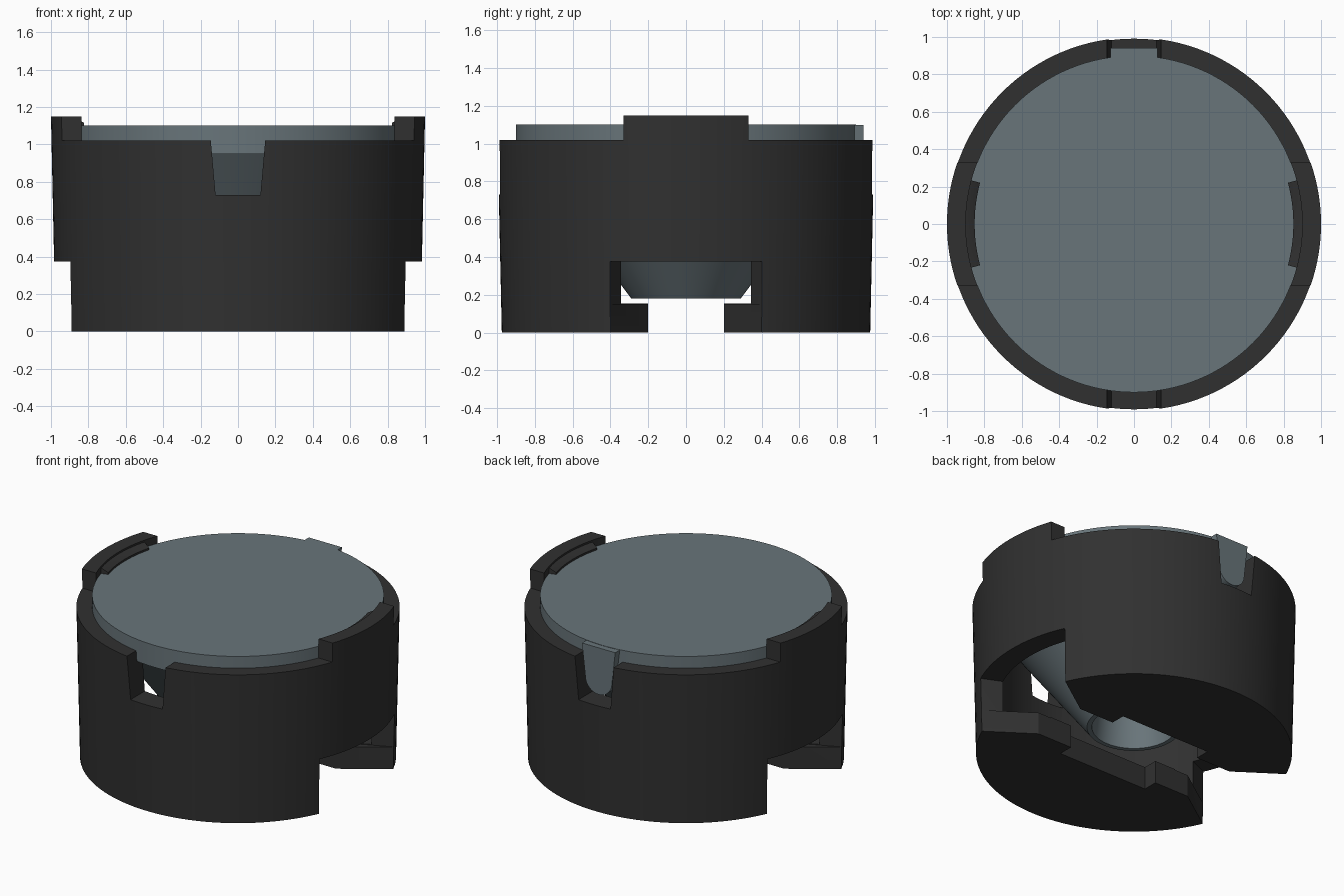
import bpy, bmesh, math
from mathutils import Vector, Matrix

if "Cube" in bpy.data.objects:
    bpy.data.objects.remove(bpy.data.objects["Cube"], do_unlink=True)


def material(name, rgb):
    m = bpy.data.materials.new(name)
    m.use_nodes = True
    m.diffuse_color = (*rgb, 1)
    m.node_tree.nodes["Principled BSDF"].inputs["Base Color"].default_value = (*rgb, 1)
    return m


BLACK = material("black plastic", (0.03, 0.03, 0.03))
GREY = material("grey lens", (0.14, 0.178, 0.195))


def finish(name, bm, mat):
    bmesh.ops.remove_doubles(bm, verts=bm.verts, dist=1e-5)
    bmesh.ops.recalc_face_normals(bm, faces=bm.faces)
    me = bpy.data.meshes.new(name)
    bm.to_mesh(me)
    bm.free()
    ob = bpy.data.objects.new(name, me)
    bpy.context.collection.objects.link(ob)
    if mat:
        me.materials.append(mat)
    return ob


def activate(ob):
    bpy.ops.object.select_all(action='DESELECT')
    ob.select_set(True)
    bpy.context.view_layer.objects.active = ob


def smooth(ob):
    activate(ob)
    bpy.ops.object.shade_smooth_by_angle(angle=math.radians(30))


def lathe(name, profile, mat, steps=128):
    """Full turn of an open profile that starts and ends on the axis."""
    bm = bmesh.new()
    vs = [bm.verts.new((r, 0, z)) for r, z in profile]
    es = [bm.edges.new(p) for p in zip(vs, vs[1:])]
    bmesh.ops.spin(bm, geom=vs + es, cent=(0, 0, 0), axis=(0, 0, 1),
                   angle=math.tau, steps=steps)
    return finish(name, bm, mat)


def prism(name, points, low, high, mat=None, upright=False):
    """Extruded outline: plan view along z, or upright along y."""
    place = (lambda a, b, c: (a, c, b)) if upright else (lambda a, b, c: (a, b, c))
    bm = bmesh.new()
    face = bm.faces.new([bm.verts.new(place(a, b, low)) for a, b in points])
    ext = bmesh.ops.extrude_face_region(bm, geom=[face])
    shift = Vector(place(0, 0, high - low))
    bmesh.ops.translate(bm, vec=shift,
                        verts=[v for v in ext["geom"] if isinstance(v, bmesh.types.BMVert)])
    return finish(name, bm, mat)


def cut(ob, cutter):
    cutter.hide_render = True
    mod = ob.modifiers.new("cut", 'BOOLEAN')
    mod.operation, mod.solver, mod.object = 'DIFFERENCE', 'EXACT', cutter
    activate(ob)
    bpy.ops.object.modifier_apply(modifier=mod.name)
    bpy.data.objects.remove(cutter, do_unlink=True)


# Holder: tapered cup with a floor and a stepped lens seat
holder = lathe("holder", [(0, 0), (0.975, 0), (1.0, 1.15), (0.9, 1.15), (0.9, 0.95),
                          (0.84, 0.95), (0.84, 0.155), (0, 0.155)], BLACK)

# Lower the rim in front and behind, leaving an upstand on each side
for s in (-1, 1):
    cut(holder, prism("rim_cutter", [(-1.2, s * 0.33), (1.2, s * 0.33), (1.2, s * 1.2),
                                     (-1.2, s * 1.2)], 1.02, 1.3))

# Tapered key slots in the front and back walls
for s in (-1, 1):
    slot = [(-0.17, 1.3), (-0.12, 0.73), (0.12, 0.73), (0.17, 1.3)]
    cut(holder, prism("key_slot_cutter", slot, min(s * 0.7, s * 1.2),
                      max(s * 0.7, s * 1.2), upright=True))

# Channel through the floor, widened in the middle and flared at the ends
quarter = [(1.178, 0.6), (0.6, 0.2), (0.34, 0.2), (0.34, 0.3)]
half = quarter + [(-x, y) for x, y in reversed(quarter)]
channel = half + [(x, -y) for x, y in reversed(half)]
cut(holder, prism("channel_cutter", channel, -0.1, 0.16))

# Radial openings low in the side walls
for s in (-1, 1):
    wedge = [(s * 0.5, -0.225), (s * 1.2, -0.54), (s * 1.2, 0.54), (s * 0.5, 0.225)]
    cut(holder, prism("side_opening_cutter", wedge, 0.15, 0.375))
smooth(holder)

# Snap hooks on the inside of the upstands
for side, turn in (("left", 0), ("right", math.pi)):
    bm = bmesh.new()
    section = [(0.852, 1.102), (0.91, 1.102), (0.91, 1.14), (0.89, 1.135), (0.852, 1.115)]
    rings = []
    for i in range(13):
        rot = Matrix.Rotation(turn + math.radians(-15 + 2.5 * i), 3, 'Z')
        rings.append([bm.verts.new(rot @ Vector((r, 0, z))) for r, z in section])
    for a, b in zip(rings, rings[1:]):
        for j in range(len(section)):
            k = (j + 1) % len(section)
            bm.faces.new((a[j], a[k], b[k], b[j]))
    bm.faces.new(rings[0])
    bm.faces.new(rings[-1])
    smooth(finish(side + "_hook", bm, BLACK))

# Lens: flat disc over a cone with a hollow underneath
smooth(lathe("lens", [(0, 1.1), (0.9, 1.1), (0.9, 0.95), (0.86, 0.95), (0.29, 0.18),
                      (0.26, 0.18), (0.22, 0.53), (0.12, 0.58), (0, 0.6)], GREY))

# Round-ended key tab at the back of the lens
arc = [(0.1 * math.cos(a), 0.88 + 0.1 * math.sin(a))
       for a in (math.pi + math.pi * i / 16 for i in range(17))]
smooth(prism("lens_key_tab", [(-0.125, 1.098)] + arc + [(0.125, 1.098)],
             0.87, 0.94, GREY, upright=True))
